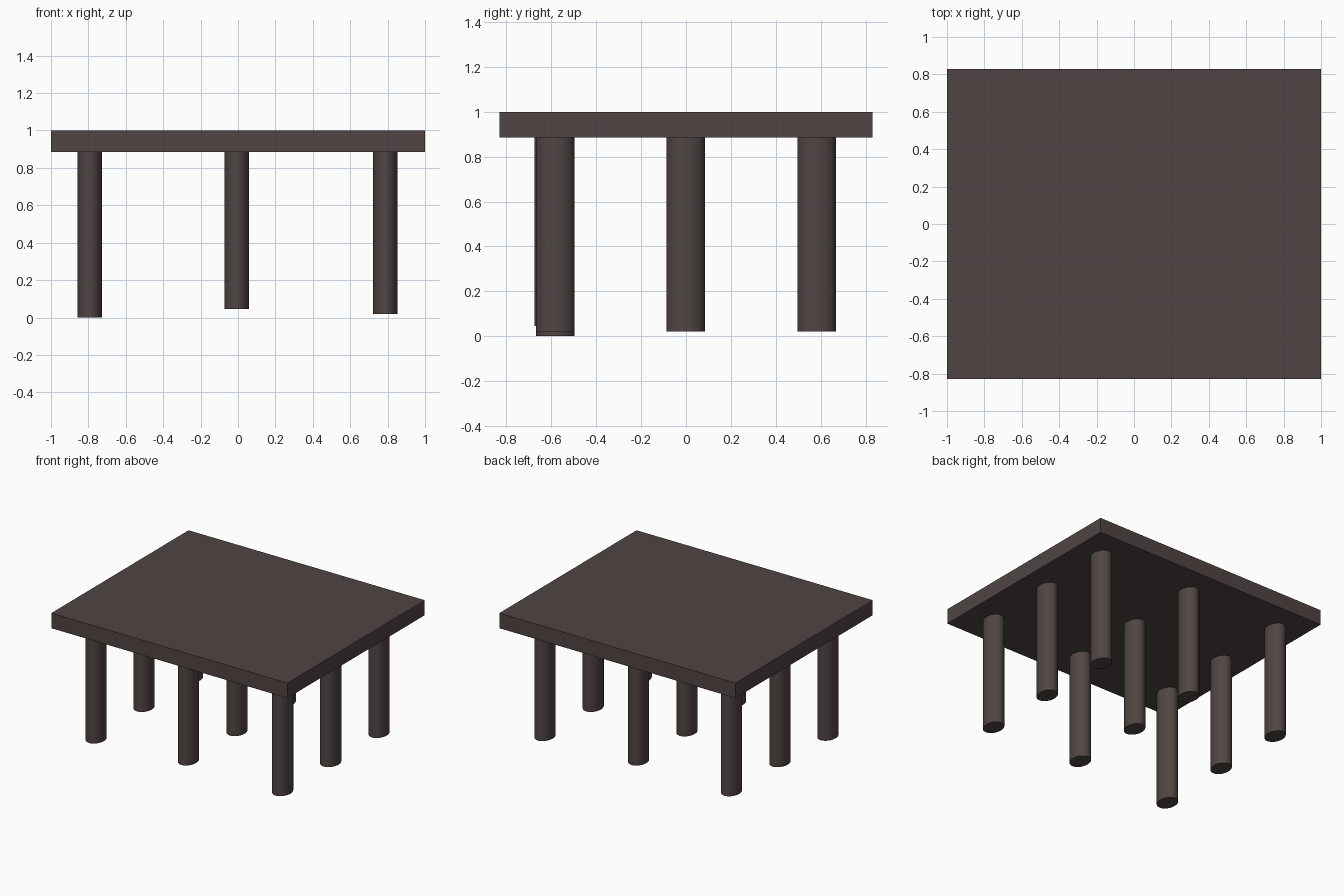
import bpy
import math

if "Cube" in bpy.data.objects:
    bpy.data.objects.remove(bpy.data.objects["Cube"])

# One dark brown wood colour for the whole table
wood = bpy.data.materials.new("dark_brown_wood")
wood.diffuse_color = (0.080, 0.060, 0.057, 1.0)
wood.use_nodes = True
wood.node_tree.nodes["Principled BSDF"].inputs["Base Color"].default_value = wood.diffuse_color

TOP_BOTTOM = 0.885


def finish(obj, name):
    obj.name = name
    obj.data.name = name
    obj.data.materials.append(wood)


# Table top slab
bpy.ops.mesh.primitive_cube_add(size=1, location=(0, 0, (1 + TOP_BOTTOM) / 2))
slab = bpy.context.object
slab.scale = (2.0, 1.66, 1 - TOP_BOTTOM)
bpy.ops.object.transform_apply(location=False, rotation=False, scale=True)
finish(slab, "table_top")


def add_leg(name, x, y, bottom):
    """Slightly oval leg that runs from its foot into the slab."""
    top = TOP_BOTTOM + 0.005
    bpy.ops.mesh.primitive_cylinder_add(vertices=32, radius=1, depth=1,
                                        location=(x, y, (top + bottom) / 2))
    leg = bpy.context.object
    leg.scale = (0.066, 0.086, top - bottom)
    bpy.ops.object.transform_apply(location=False, rotation=False, scale=True)
    bpy.ops.object.shade_smooth_by_angle(angle=math.radians(30))
    finish(leg, name)


# Nine legs in a 3 x 3 grid; feet end at slightly different heights
columns = (("left", -0.793, 0.02), ("centre", -0.007, 0.045), ("right", 0.787, 0.02))
rows = (("front", -0.583), ("middle", -0.002), ("back", 0.582))
for col, x, bottom in columns:
    for row, y in rows:
        foot = 0.0 if (col, row) == ("left", "front") else bottom
        y_leg = y - 0.007 if (col, row) == ("centre", "front") else y
        add_leg(f"{row}_{col}_leg", x, y_leg, foot)
